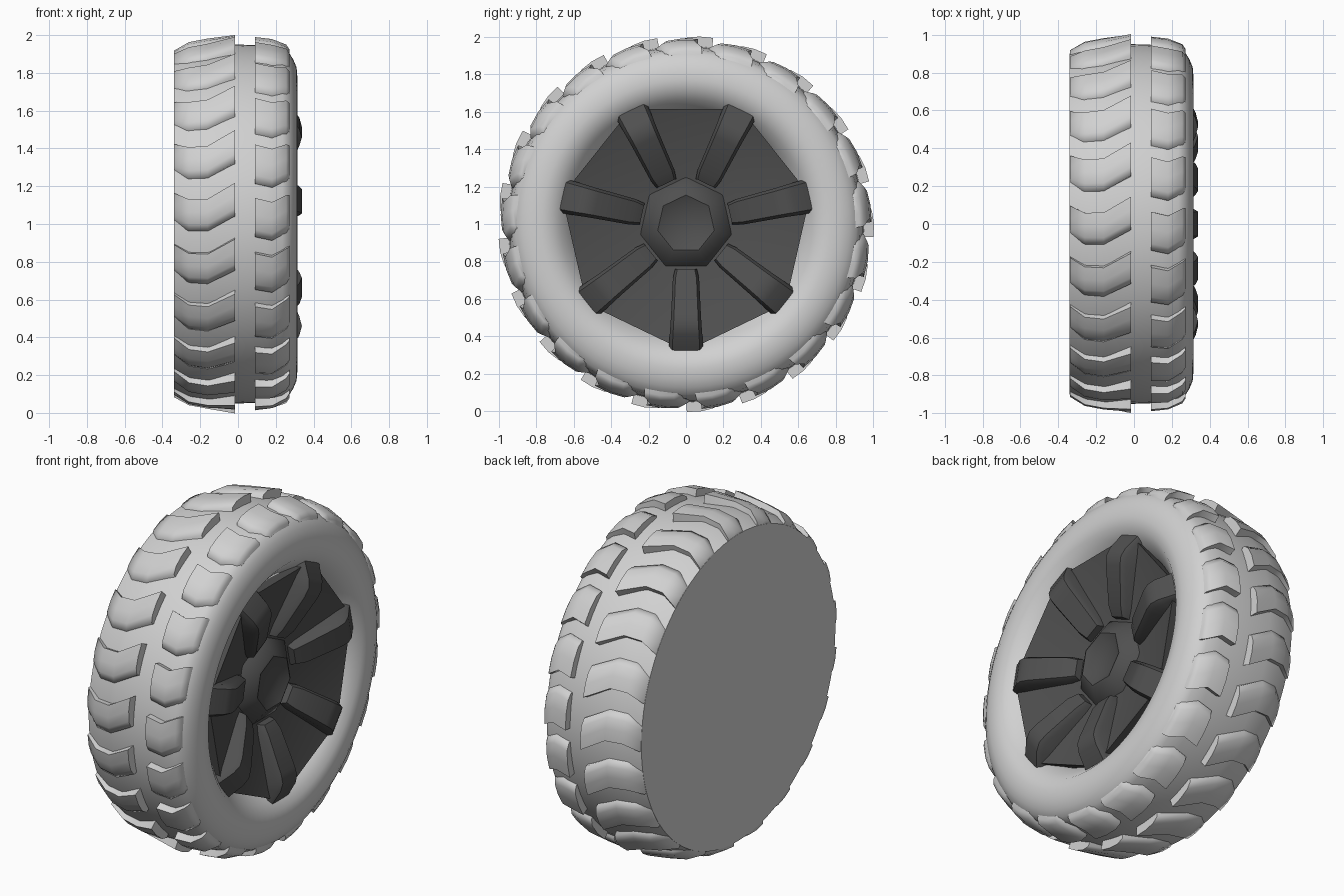
import bpy, bmesh, math
from mathutils import Vector

cube = bpy.data.objects.get("Cube")
if cube:
    bpy.data.objects.remove(cube, do_unlink=True)

LUGS = 21
SPOKES = 7


def material(name, grey):
    m = bpy.data.materials.new(name)
    m.use_nodes = True
    colour = (grey, grey, grey, 1)
    m.diffuse_color = colour
    bsdf = m.node_tree.nodes["Principled BSDF"]
    bsdf.inputs["Base Color"].default_value = colour
    bsdf.inputs["Roughness"].default_value = 0.7
    return m


rubber = material("light grey rubber", 0.64)
metal = material("dark grey metal", 0.08)


def polar(x, r, degrees):
    """Point on the wheel; the angle runs from the front up over the top."""
    a = math.radians(degrees)
    return Vector((x, -r * math.cos(a), 1 + r * math.sin(a)))


def loft(bm, rings):
    """Join closed rings of points and cap both ends."""
    loops = [[bm.verts.new(p) for p in ring] for ring in rings]
    for a, b in zip(loops, loops[1:]):
        for i in range(len(a)):
            j = (i + 1) % len(a)
            bm.faces.new((a[i], a[j], b[j], b[i]))
    bm.faces.new(loops[0])
    bm.faces.new(loops[-1])


def finish(bm, name, mat, angle):
    bmesh.ops.recalc_face_normals(bm, faces=bm.faces)
    mesh = bpy.data.meshes.new(name)
    bm.to_mesh(mesh)
    bm.free()
    mesh.materials.append(mat)
    ob = bpy.data.objects.new(name, mesh)
    bpy.context.collection.objects.link(ob)
    bpy.ops.object.select_all(action='DESELECT')
    ob.select_set(True)
    bpy.context.view_layer.objects.active = ob
    bpy.ops.object.shade_smooth_by_angle(angle=math.radians(angle))
    return ob


def lathe(name, profile, sides, start, mat, angle):
    bm = bmesh.new()
    loft(bm, [[polar(x, r, start + 360 * i / sides) for i in range(sides)]
              for x, r in profile])
    return finish(bm, name, mat, angle)


# Tyre body: flat inner side, crowned tread, rounded outer sidewall and lip
lathe("tyre", [(-0.34, 0.9), (-0.25, 0.935), (-0.15, 0.95), (0, 0.95),
               (0.15, 0.945), (0.235, 0.93), (0.268, 0.91), (0.292, 0.872),
               (0.31, 0.83), (0.315, 0.77), (0.305, 0.71), (0.265, 0.665),
               (0.21, 0.61), (0.1, 0.58)], 84, 0, rubber, 60)


# Tread lugs: each station is (x, swept angle, top radius)
def tread(name, stations, start, end):
    bm = bmesh.new()
    for k in range(LUGS):
        turn = 360 * k / LUGS
        rings = []
        for x, sweep, r in stations:
            a, b = turn + start + sweep, turn + end + sweep
            rings.append([polar(x, 0.86, a), polar(x, r - 0.03, a + 0.2),
                          polar(x, r - 0.008, a + 2.5),
                          polar(x, r, (a + b) / 2 + 1), polar(x, r, b),
                          polar(x, 0.86, b + 0.5)])
        loft(bm, rings)
    return finish(bm, name, rubber, 62)


tread("inner_tread", [(-0.339, 2.5, 0.918), (-0.26, 0, 0.963),
                      (-0.16, 0, 0.982), (-0.015, 4.8, 1.003)], -2.5, 7.8)
tread("outer_tread", [(0.09, 1.2, 0.99), (0.18, 0, 0.98),
                      (0.255, 2.4, 0.95), (0.272, 2.8, 0.925)], -5.5, 6.8)

# Seven-sided dished wheel disc, its corners under the spokes
lathe("wheel_disc", [(0.1, 0.66), (0.272, 0.68), (0.255, 0.63), (0.165, 0.27)],
      SPOKES, -90, metal, 30)

# Hub: a seven-sided cone with a shallow recess
lathe("hub", [(0.12, 0.27), (0.165, 0.25), (0.225, 0.17), (0.232, 0.155),
              (0.205, 0.1)], SPOKES, -90 + 180 / SPOKES, metal, 50)

# Spokes: each station is (radius, half width, front height)
bm = bmesh.new()
for k in range(SPOKES):
    angle = -90 + 360 * k / SPOKES
    out = polar(0, 1, angle) - Vector((0, 0, 1))
    side = out.cross(Vector((1, 0, 0)))
    rings = []
    for r, w, x in [(0.24, 0.058, 0.205), (0.29, 0.07, 0.24),
                    (0.49, 0.08, 0.325), (0.54, 0.083, 0.338),
                    (0.59, 0.087, 0.325), (0.675, 0.092, 0.275)]:
        centre = out * r + Vector((0, 0, 1))
        rings.append([centre + side * s * w + Vector((h, 0, 0))
                      for s, h in [(-1, 0.1), (-1, x - 0.03), (-0.8, x),
                                   (0.8, x), (1, x - 0.03), (1, 0.1)]])
    loft(bm, rings)
finish(bm, "spokes", metal, 50)
